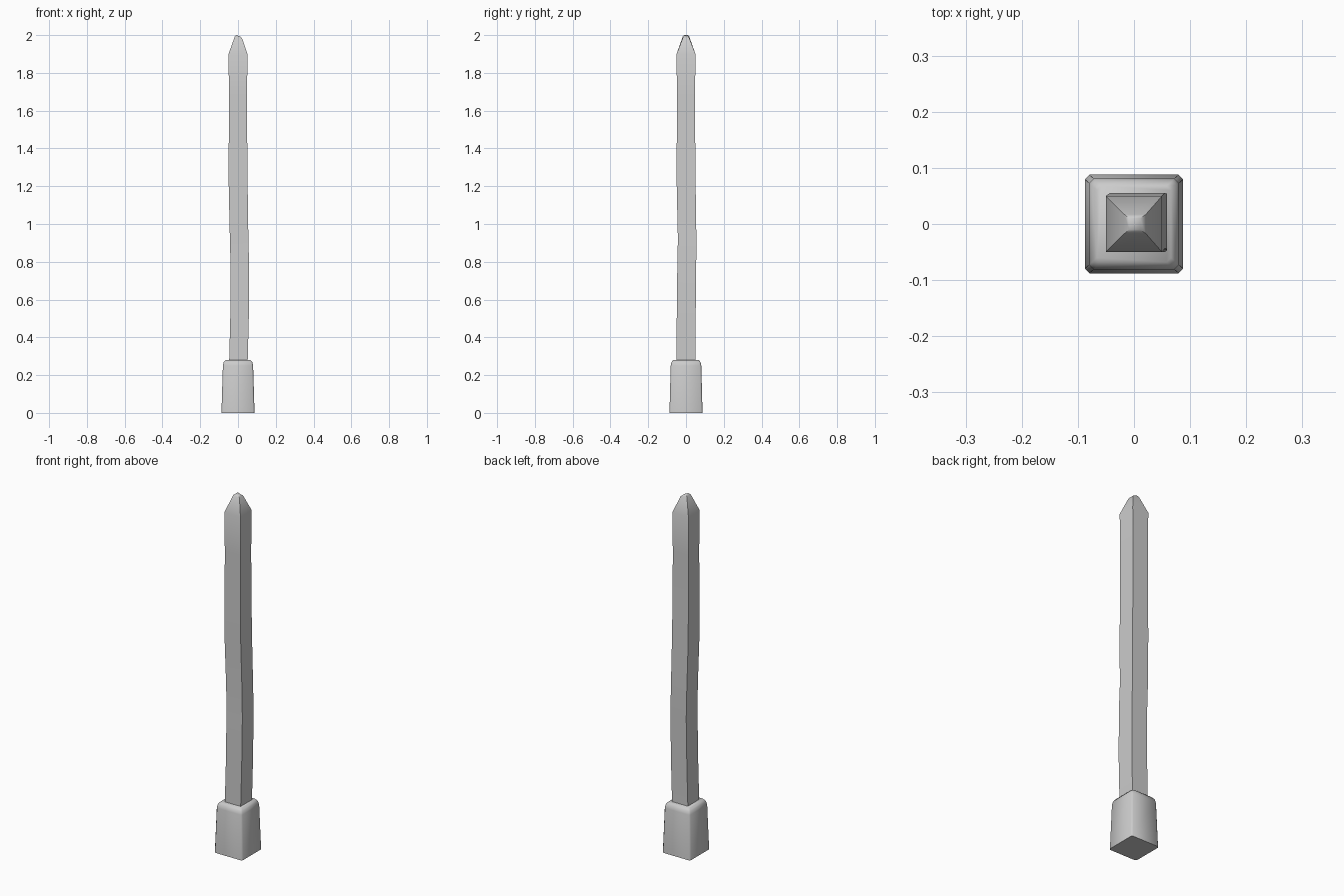
import bpy, bmesh

if "Cube" in bpy.data.objects:
    bpy.data.objects.remove(bpy.data.objects["Cube"])


def loft(name, rings, chamfer=0.0, angle=0.7):
    """Skin stacked square sections given as (z, x centre, y centre, half x, half y)."""
    bm = bmesh.new()
    loops = []
    for z, cx, cy, hx, hy in rings:
        c = chamfer
        if c:
            pts = [(-hx + c, -hy), (hx - c, -hy), (hx, -hy + c), (hx, hy - c),
                   (hx - c, hy), (-hx + c, hy), (-hx, hy - c), (-hx, -hy + c)]
        else:
            pts = [(-hx, -hy), (hx, -hy), (hx, hy), (-hx, hy)]
        loops.append([bm.verts.new((cx + x, cy + y, z)) for x, y in pts])
    n = len(loops[0])
    for a, b in zip(loops, loops[1:]):
        for i in range(n):
            j = (i + 1) % n
            bm.faces.new((a[i], a[j], b[j], b[i]))
    bm.faces.new(loops[0][::-1])
    bm.faces.new(loops[-1])
    me = bpy.data.meshes.new(name)
    bm.to_mesh(me)
    bm.free()
    ob = bpy.data.objects.new(name, me)
    bpy.context.collection.objects.link(ob)
    bpy.context.view_layer.objects.active = ob
    ob.select_set(True)
    bpy.ops.object.shade_smooth_by_angle(angle=angle)
    ob.select_set(False)
    return ob


# Flared footing with a softened upper rim
loft("base", [
    (0.0, 0.0, 0.0, 0.087, 0.088),
    (0.02, 0.0, 0.0, 0.087, 0.087),
    (0.25, 0.0, 0.0, 0.080, 0.081),
    (0.268, 0.0, 0.0, 0.076, 0.077),
    (0.28, 0.0, 0.0, 0.066, 0.068),
], chamfer=0.008, angle=1.0)

# Slightly crooked square shaft with a tapered tip
post = loft("post", [
    (0.26, 0.002, 0.000, 0.049, 0.050),
    (0.50, 0.008, 0.001, 0.049, 0.050),
    (0.77, 0.010, 0.004, 0.049, 0.050),
    (0.92, 0.006, 0.006, 0.049, 0.049),
    (1.20, 0.001, 0.001, 0.050, 0.050),
    (1.42, 0.000, 0.000, 0.049, 0.049),
    (1.68, 0.000, 0.000, 0.048, 0.048),
    (1.90, 0.000, 0.000, 0.050, 0.050),
    (1.985, 0.002, 0.000, 0.019, 0.017),
    (1.993, 0.001, 0.000, 0.010, 0.010),
], angle=1.0)

# Slanted peak: lift the left side of the tip
for v in post.data.vertices:
    if v.co.z > 1.98:
        v.co.z = 2.0 if v.co.x < 0 and v.co.z > 1.99 else v.co.z - (0.0 if v.co.x > 0 else -0.008)
